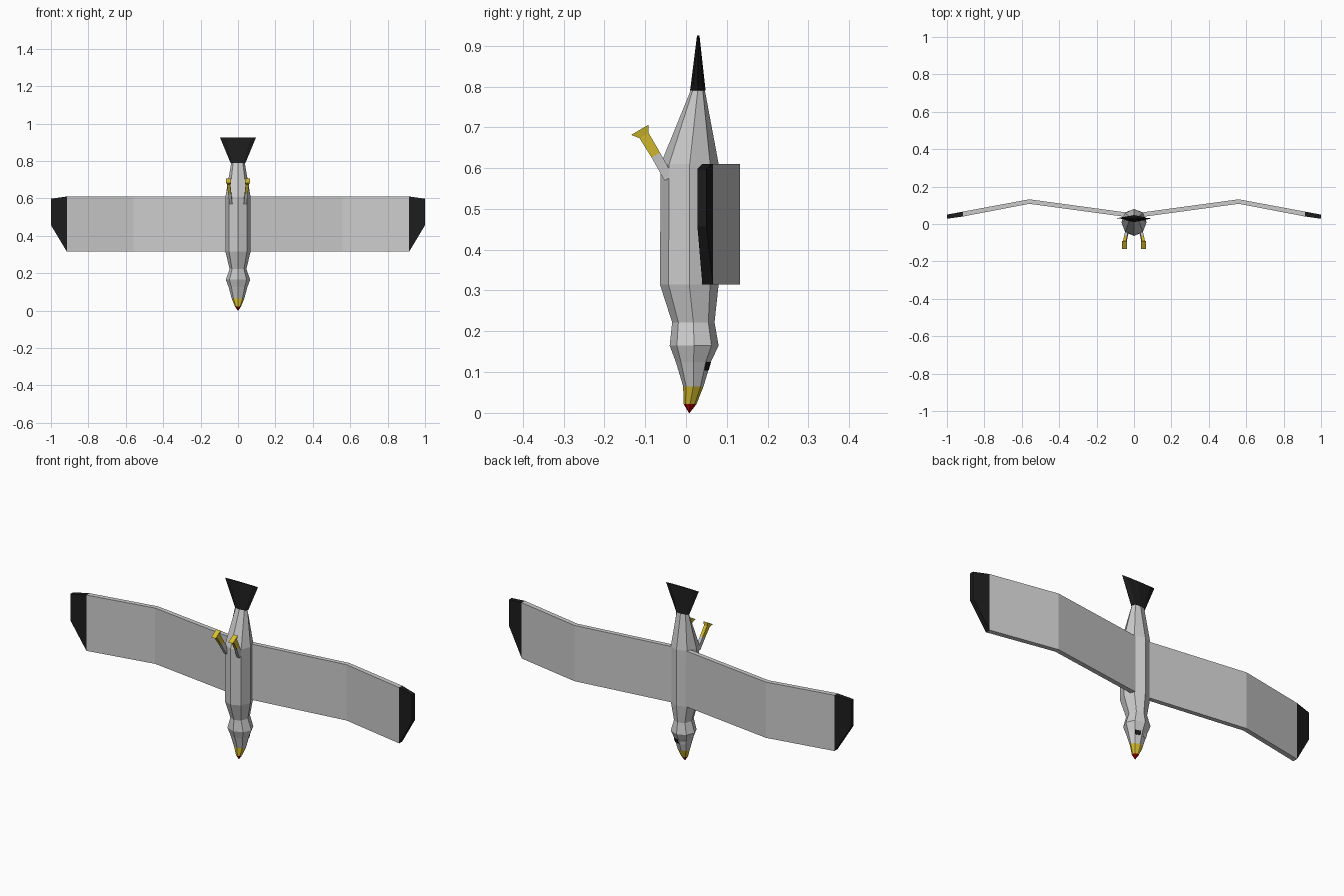
import bpy, bmesh, math
from mathutils import Vector

if "Cube" in bpy.data.objects:
    bpy.data.objects.remove(bpy.data.objects["Cube"])


def material(name, rgb):
    m = bpy.data.materials.new(name)
    m.diffuse_color = (*rgb, 1)
    m.use_nodes = True
    m.node_tree.nodes["Principled BSDF"].inputs["Base Color"].default_value = m.diffuse_color
    return m


GRAY = material("feather_gray", (0.6, 0.6, 0.6))
BLACK = material("black", (0.012, 0.012, 0.012))
YELLOW = material("yellow", (0.68, 0.52, 0.03))
RED = material("red", (0.5, 0.0, 0.0))
WHITE = material("white", (0.9, 0.9, 0.9))


def loft(name, rings, mats):
    """Skin a list of equal point rings; one material per segment."""
    bm = bmesh.new()
    used = list(dict.fromkeys(mats))
    vr = [[bm.verts.new(p) for p in r] for r in rings]
    n = len(rings[0])
    for a, b, m in zip(vr, vr[1:], mats):
        for i in range(n):
            j = (i + 1) % n
            bm.faces.new((a[i], a[j], b[j], b[i])).material_index = used.index(m)
    bm.faces.new(vr[0][::-1]).material_index = used.index(mats[0])
    bm.faces.new(vr[-1]).material_index = used.index(mats[-1])
    bmesh.ops.recalc_face_normals(bm, faces=bm.faces)
    me = bpy.data.meshes.new(name)
    bm.to_mesh(me)
    bm.free()
    for m in used:
        me.materials.append(m)
    ob = bpy.data.objects.new(name, me)
    bpy.context.collection.objects.link(ob)
    return ob


def octagon(z, yc, rx, ry):
    return [Vector((rx * math.cos(i * math.pi / 4),
                    yc + ry * math.sin(i * math.pi / 4), z)) for i in range(8)]


# body, head and beak: z, centre y, half width, half depth
body = [(0.0, 0.008, 0.001, 0.001), (0.022, 0.01, 0.016, 0.016),
        (0.065, 0.018, 0.034, 0.025), (0.125, 0.018, 0.05, 0.043),
        (0.165, 0.02, 0.065, 0.06), (0.222, 0.018, 0.045, 0.052),
        (0.315, 0.008, 0.067, 0.072), (0.61, 0.009, 0.067, 0.071),
        (0.792, 0.029, 0.036, 0.017)]
loft("body", [octagon(*r) for r in body], [RED, YELLOW] + [GRAY] * 6)

# tail fan
loft("tail", [octagon(0.79, 0.029, 0.04, 0.019), octagon(0.925, 0.03, 0.096, 0.003)], [BLACK])

# eyes: thin plates lying on the upper side facets of the head
lo, hi = octagon(*body[2]), octagon(*body[3])
for name, i, j, mat in (("right_eye", 1, 2, BLACK), ("left_eye", 3, 2, WHITE)):
    def on_head(t, z):
        f = (z - 0.065) / 0.06
        return lo[i].lerp(hi[i], f).lerp(lo[j].lerp(hi[j], f), t)
    quad = [on_head(t, z) for t, z in ((0.02, 0.105), (0.8, 0.105), (0.8, 0.125), (0.02, 0.125))]
    nrm = (quad[1] - quad[0]).cross(quad[3] - quad[0]).normalized()
    if nrm.y < 0:
        nrm.negate()
    loft(name, [[p - nrm * 0.003 for p in quad], [p + nrm * 0.003 for p in quad]], [mat])

# wings: x, lower y, upper y, bottom z, top z
wing = [(0.0, 0.032, 0.056, 0.315, 0.61), (0.56, 0.108, 0.132, 0.315, 0.61),
        (0.915, 0.04, 0.066, 0.315, 0.61), (1.0, 0.028, 0.05, 0.457, 0.598)]
for side, s in (("right", 1), ("left", -1)):
    loft(side + "_wing",
         [[(s * x, y0, z0), (s * x, y1, z0), (s * x, y1, z1), (s * x, y0, z1)]
          for x, y0, y1, z0, z1 in wing], [GRAY, GRAY, BLACK])

    # legs: centre x, y, z, half width, half depth across the leg
    leg = [(0.038, -0.042, 0.575, 0.008, 0.012), (0.045, -0.074, 0.632, 0.008, 0.012),
           (0.05, -0.103, 0.68, 0.009, 0.013), (0.05, -0.113, 0.694, 0.013, 0.025)]
    across = Vector((0, 0.86, 0.5))
    loft(side + "_leg",
         [[Vector((s * x + a * w, y, z)) + across * b * d
           for a, b in ((-1, -1), (1, -1), (1, 1), (-1, 1))]
          for x, y, z, w, d in leg], [GRAY, YELLOW, YELLOW])
